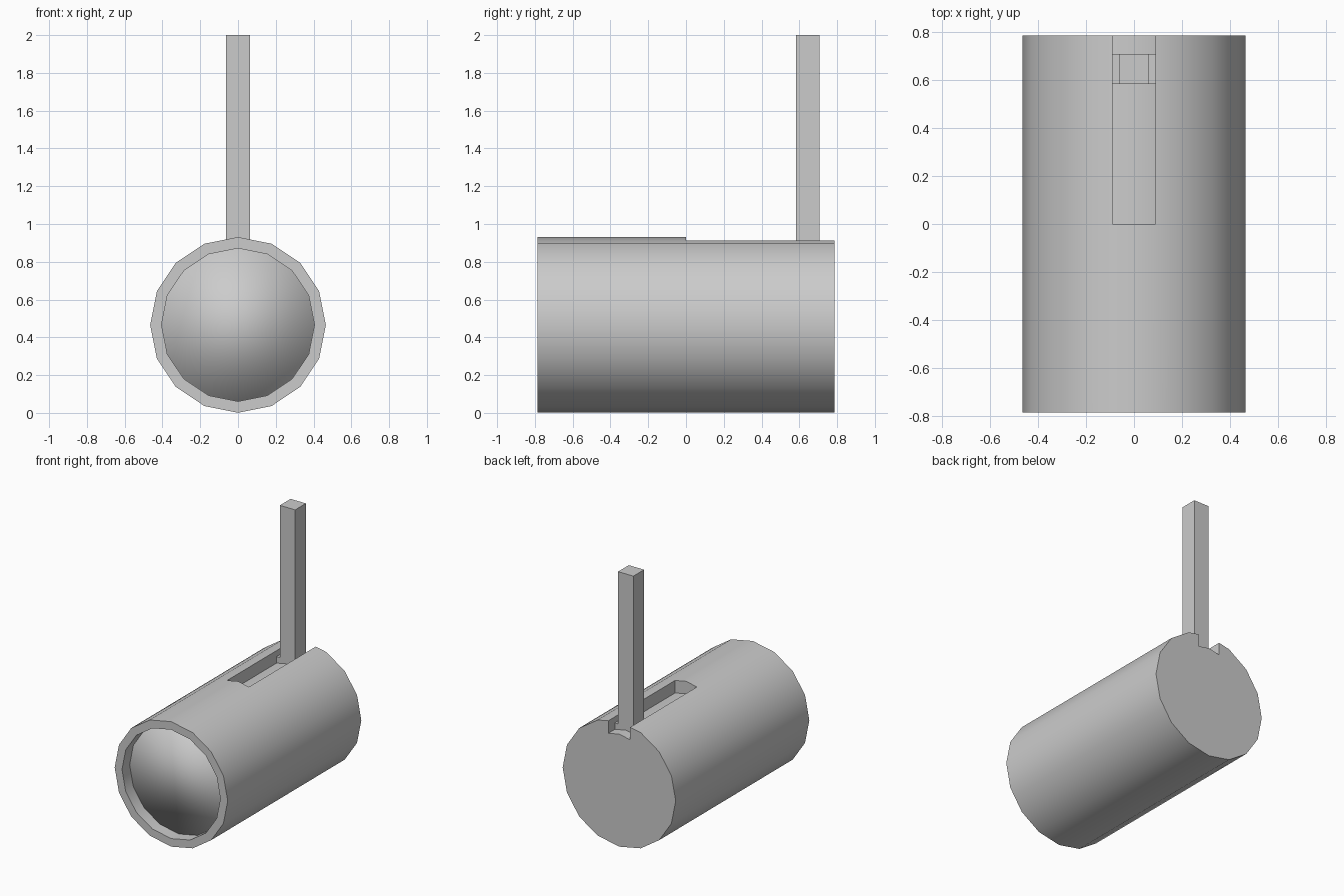
import bpy, bmesh
from math import sin, cos, tau, radians

if "Cube" in bpy.data.objects:
    bpy.data.objects.remove(bpy.data.objects["Cube"])

SIDES, CZ = 16, 0.466


def make_object(name, bm):
    bmesh.ops.recalc_face_normals(bm, faces=bm.faces)
    mesh = bpy.data.meshes.new(name)
    bm.to_mesh(mesh)
    bm.free()
    obj = bpy.data.objects.new(name, mesh)
    bpy.context.collection.objects.link(obj)
    return obj


def lathe(name, profile):
    """Closed solid turned about the y axis from (radius, y) points."""
    bm = bmesh.new()
    rings = [[bm.verts.new((r * sin(tau * i / SIDES), y, CZ + r * cos(tau * i / SIDES)))
              for i in range(SIDES)] for r, y in profile]
    for a, b in zip(rings, rings[1:]):
        for i in range(SIDES):
            j = (i + 1) % SIDES
            bm.faces.new((a[i], a[j], b[j], b[i]))
    bm.faces.new(rings[0])
    bm.faces.new(rings[-1])
    return make_object(name, bm)


def prism(name, outline, y0, y1):
    """Extrude an (x, z) outline along y."""
    bm = bmesh.new()
    face = bm.faces.new([bm.verts.new((x, y0, z)) for x, z in outline])
    ext = bmesh.ops.extrude_face_region(bm, geom=[face])["geom"]
    bmesh.ops.translate(bm, vec=(0, y1 - y0, 0),
                        verts=[v for v in ext if isinstance(v, bmesh.types.BMVert)])
    return make_object(name, bm)


# Barrel with a recessed front
barrel = lathe("barrel", [(0.405, -0.6), (0.405, -0.785), (0.465, -0.785), (0.465, 0.785)])

# Slot along the top with a floor following the barrel's curve
cutter = prism("slot_cutter", [(-0.09, 0.82), (0, 0.838), (0.09, 0.82), (0.09, 1.1), (-0.09, 1.1)], 0, 0.9)
cutter.hide_render = True
mod = barrel.modifiers.new("slot", 'BOOLEAN')
mod.operation, mod.solver, mod.object = 'DIFFERENCE', 'EXACT', cutter
bpy.context.view_layer.objects.active = barrel
barrel.select_set(True)
bpy.ops.object.modifier_apply(modifier=mod.name)
bpy.ops.object.shade_smooth_by_angle(angle=radians(30))
bpy.data.objects.remove(cutter)

# Front plug, softly shaded across its edge
plug = lathe("front_plug", [(0.405, -0.695), (0.405, -0.6)])
for p in plug.data.polygons:
    p.use_smooth = True

# Sliding base and upright handle
prism("slider_base", [(-0.09, 0.81), (0.09, 0.81), (0.09, 0.868), (-0.09, 0.868)], 0.582, 0.708)
prism("handle_post", [(-0.063, 0.84), (0.063, 0.84), (0.063, 2.0), (-0.063, 2.0)], 0.582, 0.708)
